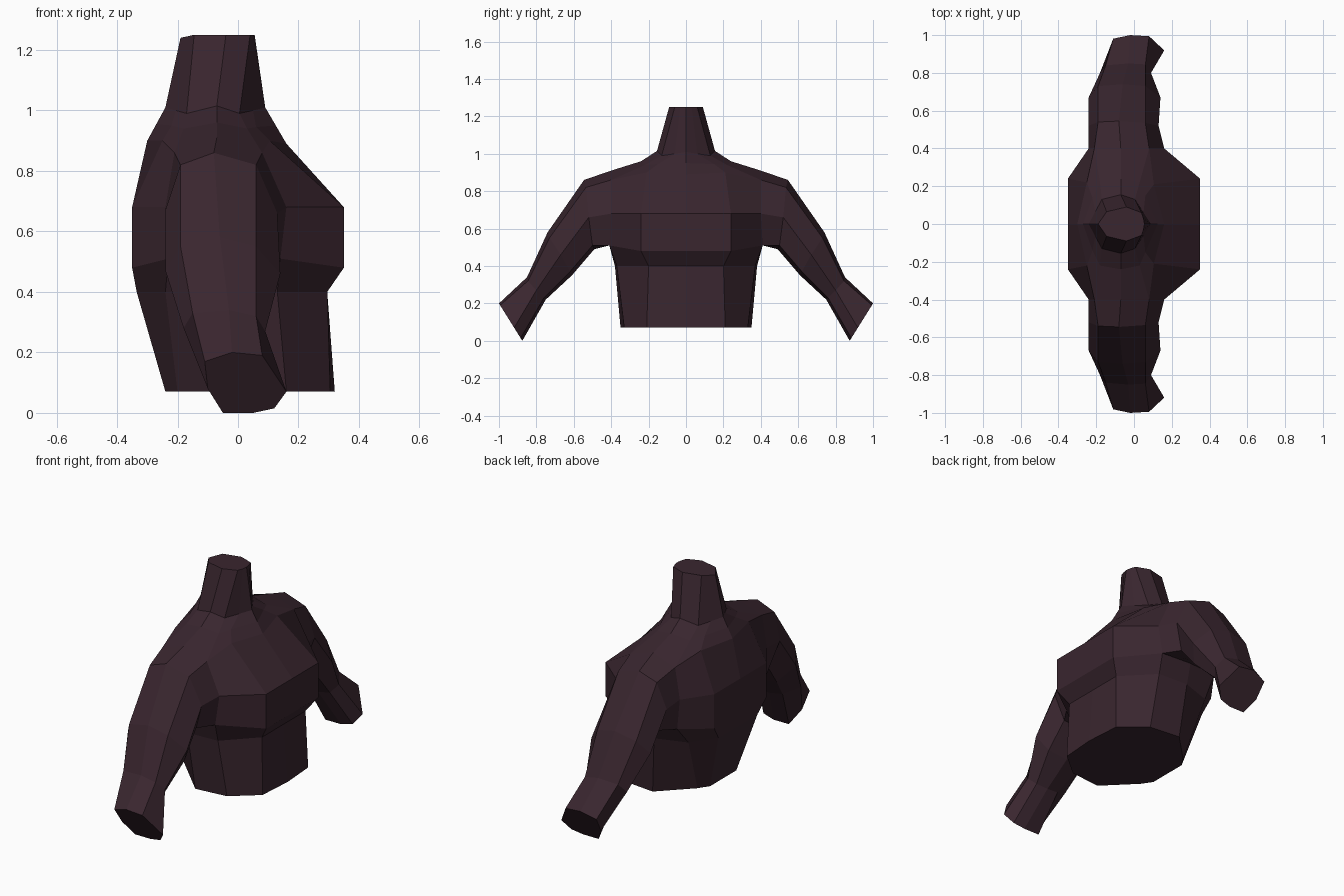
import bpy, bmesh

cube = bpy.data.objects.get("Cube")
if cube:
    bpy.data.objects.remove(cube, do_unlink=True)

# One flat colour
mat = bpy.data.materials.new("dark plum")
colour = (0.041, 0.019, 0.028, 1)
mat.diffuse_color = colour
mat.use_nodes = True
mat.node_tree.nodes["Principled BSDF"].inputs["Base Color"].default_value = colour

# Half rings of the trunk, chest centre round the +y side to spine (+x is the chest)
waist = [(.32, 0, .07), (.305, .21, .07), (.16, .33, .07), (-.03, .35, .07),
         (-.20, .18, .07), (-.24, .12, .07), (-.24, 0, .07)]
ribs = [(.295, 0, .4), (.295, .20, .4), (.13, .37, .4), (-.06, .38, .4),
        (-.24, .32, .4), (-.335, .18, .4), (-.335, 0, .4)]
armpit = [(.35, 0, .48), (.35, .24, .48), (.14, .41, .51), (-.06, .41, .52),
          (-.23, .41, .51), (-.35, .24, .48), (-.35, 0, .48)]
chest = [(.35, 0, .68), (.35, .24, .68), (.16, .40, .68), (-.06, .40, .68),
         (-.24, .40, .68), (-.35, .24, .68), (-.35, 0, .68)]
shoulder = [(.16, 0, .89), (.105, .21, .90), (.08, .40, .86), (-.07, .40, .91),
            (-.21, .40, .86), (-.25, .22, .90), (-.30, 0, .90)]
collar = [(.125, 0, .95), (.06, .15, .945), (.03, .22, .94), (-.07, .24, .96),
          (-.18, .22, .94), (-.22, .14, .95), (-.27, 0, .955)]
neck_base = [(.09, 0, 1.01), (.05, .06, 1.0), (.005, .13, .99), (-.07, .155, 1.015),
             (-.17, .13, .99), (-.205, .065, 1.0), (-.24, 0, 1.01)]
neck_top = [(.055, 0, 1.25), (.05, .03, 1.25), (.04, .06, 1.25), (-.04, .09, 1.25),
            (-.145, .065, 1.25), (-.167, .033, 1.245), (-.19, 0, 1.24)]

# Full rings of one arm: top, top front, front, low front, bottom, low back, back, top back
upper_arm = [(-.08, .545, .86), (.06, .535, .82), (.13, .52, .66), (.08, .50, .51),
             (-.05, .49, .49), (-.17, .50, .52), (-.24, .52, .67), (-.19, .54, .82)]
elbow = [(-.06, .74, .58), (.06, .73, .55), (.14, .67, .46), (.09, .62, .37),
         (-.03, .61, .35), (-.15, .62, .37), (-.24, .67, .47), (-.19, .73, .55)]
forearm = [(-.03, .85, .34), (.06, .845, .32), (.09, .80, .27), (.06, .76, .23),
           (-.01, .75, .22), (-.09, .76, .23), (-.18, .80, .28), (-.15, .84, .33)]
wrist = [(-.02, 1.0, .20), (.08, .994, .19), (.16, .919, .07), (.12, .884, .015),
         (.05, .875, 0), (-.05, .875, 0), (-.10, .925, .08), (-.11, .981, .17)]

bm = bmesh.new()


def ring(points):
    return [bm.verts.new(p) for p in points]


def strip(a, b, skip=(), closed=False):
    n = len(a)
    for i in range(n if closed else n - 1):
        if i not in skip:
            j = (i + 1) % n
            bm.faces.new((a[i], a[j], b[j], b[i]))


# Trunk and neck, leaving a hole at the arm socket
trunk = [ring(r) for r in (waist, ribs, armpit, chest, shoulder, collar,
                           neck_base, neck_top)]
for k in range(len(trunk) - 1):
    strip(trunk[k], trunk[k + 1], skip=(2, 3) if k in (2, 3) else ())
bm.faces.new(trunk[0])
bm.faces.new(trunk[-1])

# Arm grows out of the socket
pit, mid, top = trunk[2], trunk[3], trunk[4]
previous = [top[3], top[2], mid[2], pit[2], pit[3], pit[4], mid[4], top[4]]
for points in (upper_arm, elbow, forearm, wrist):
    current = ring(points)
    strip(previous, current, closed=True)
    previous = current
bm.faces.new(previous)
bmesh.ops.delete(bm, geom=[mid[3]], context='VERTS')  # unused socket centre

# Other side
bmesh.ops.mirror(bm, geom=bm.verts[:] + bm.edges[:] + bm.faces[:],
                 axis='Y', merge_dist=0.001)
# Join the two halves of the waist and neck caps
bmesh.ops.dissolve_edges(bm, edges=[
    e for e in bm.edges if len(e.link_faces) == 2
    and all(len(f.verts) == 7 for f in e.link_faces)], use_verts=False)
bmesh.ops.recalc_face_normals(bm, faces=bm.faces[:])

mesh = bpy.data.meshes.new("torso_with_arms")
bm.to_mesh(mesh)
bm.free()
mesh.materials.append(mat)
torso = bpy.data.objects.new("torso_with_arms", mesh)
bpy.context.collection.objects.link(torso)
